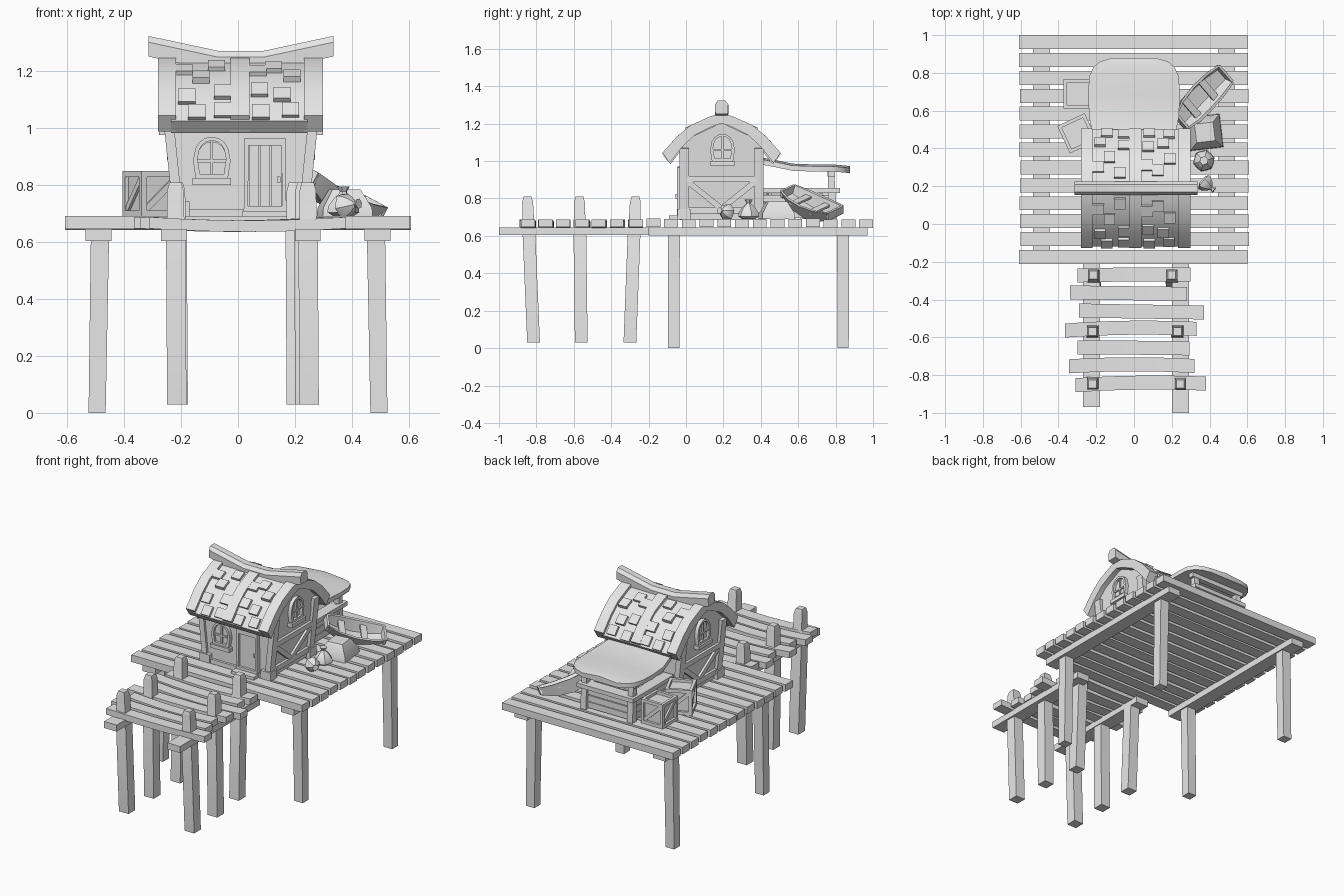
import bpy, bmesh, math, random
from mathutils import Vector as V

random.seed(4)
cube = bpy.data.objects.get("Cube")
if cube:
    bpy.data.objects.remove(cube)

grey = bpy.data.materials.new("plain_grey")
grey.use_nodes = True
grey.diffuse_color = (0.8, 0.8, 0.8, 1)
grey.node_tree.nodes["Principled BSDF"].inputs["Base Color"].default_value = (0.8, 0.8, 0.8, 1)
X, Y, Z = V((1, 0, 0)), V((0, 1, 0)), V((0, 0, 1))


def finish(name, bm):
    bmesh.ops.recalc_face_normals(bm, faces=bm.faces)
    mesh = bpy.data.meshes.new(name)
    bm.to_mesh(mesh)
    bm.free()
    mesh.materials.append(grey)
    mesh.shade_smooth()
    mesh.set_sharp_from_angle(angle=math.radians(28))
    ob = bpy.data.objects.new(name, mesh)
    bpy.context.collection.objects.link(ob)
    return ob


def loft(name, rings):
    """Skin a row of equal point rings and cap both ends."""
    bm = bmesh.new()
    rows = [[bm.verts.new(p) for p in r] for r in rings]
    n = len(rows[0])
    for a, b in zip(rows, rows[1:]):
        for i in range(n):
            bm.faces.new((a[i], a[(i + 1) % n], b[(i + 1) % n], b[i]))
    bm.faces.new(rows[0])
    bm.faces.new(rows[-1])
    return finish(name, bm)


def rect(c, u, v):
    return [c - u - v, c + u - v, c + u + v, c - u + v]


def beam(name, p, q, w, t, n=Z):
    p, q = V(p), V(q)
    a = (q - p).normalized()
    n = (n - a * n.dot(a)).normalized()
    b = n.cross(a)
    return loft(name, [rect(e, b * w / 2, n * t / 2) for e in (p, q)])


def box(name, c, s, angle=0):
    a = V((math.cos(angle), math.sin(angle), 0)) * s[0] / 2
    return beam(name, V(c) - a, V(c) + a, s[1], s[2])


def plate(name, pts, o, u, v, depth, hole=0):
    """Extruded outline on the plane u, v; hole makes it a frame."""
    bm = bmesh.new()
    n = u.cross(v)
    out = [V(o) + u * a + v * b for a, b in pts]
    mid = sum(out, V()) / len(out)
    k = len(out)
    if hole:
        inn = [mid + (p - mid) * hole for p in out]
        for i in range(k):
            j = (i + 1) % k
            bm.faces.new([bm.verts.new(p) for p in (out[i], out[j], inn[j], inn[i])])
        bmesh.ops.remove_doubles(bm, verts=bm.verts, dist=1e-5)
    else:
        bm.faces.new([bm.verts.new(p) for p in out])
    ext = bmesh.ops.extrude_face_region(bm, geom=bm.faces[:])["geom"]
    bmesh.ops.translate(bm, verts=[g for g in ext if isinstance(g, bmesh.types.BMVert)], vec=n * depth)
    return finish(name, bm)


def post(name, foot, top, sections):
    """Square post through (height, half width) sections, leaning from foot to top."""
    f, t = V(foot), V(top)
    z0, z1 = sections[0][0], sections[-1][0]
    loft(name, [rect(V((*f.lerp(t, (z - z0) / (z1 - z0)), z)), X * h, Y * h) for z, h in sections])


# Main deck: planks, beams and legs
for i in range(13):
    y, dz = 0.963 - i * 0.0948, random.uniform(-0.003, 0.003)
    box("deck_plank", (random.uniform(-.004, .004), y, 0.667 + dz), (1.21, 0.074, 0.045))
for s in (-1, 1):
    box("deck_beam", (s * 0.49, 0.385, 0.624), (0.09, 1.17, 0.042))
    for y in (-0.065, 0.84):
        post("deck_leg", (s * 0.495, y), (s * 0.485, y), [(0, 0.03), (0.61, 0.032)])

# Walkway: bowed planks, beams and posts
spans = [(-.30, .30), (-.34, .28), (-.29, .37), (-.365, .33), (-.30, .295), (-.345, .32), (-.31, .38)]
for i, (a, b) in enumerate(spans):
    rings = []
    bow, tilt = random.uniform(-.012, .012), random.uniform(-.012, .012)
    for k in range(7):
        t = k / 6
        arch = 4 * t * (1 - t)
        c = V((a + (b - a) * t, -0.27 - i * 0.0965 + bow * arch + tilt * (t - .5), 0.668 - 0.012 * arch))
        rings.append(rect(c, Y * 0.037, Z * 0.02))
    loft("walkway_plank", rings)
for x, end in ((-.225, -.97), (.245, -1.0)):
    box("walkway_beam", (x, (end - 0.19) / 2, 0.625), (0.09, -0.19 - end, 0.042))
for y, foot, xs in ((-.27, -.30, (-.215, .20)), (-.57, -.56, (-.22, .23)), (-.848, -.815, (-.22, .245))):
    for x in xs:
        post("walkway_post", (x + 0.005, foot), (x, y),
             [(.03, .034), (.64, .034), (.65, .031), (.78, .029), (.81, .021)])

# House walls, flaring outwards towards the eaves
CX, CY = 0.01, 0.19


def half(z):
    return min(0.215 + (z - 0.69) * 0.12, 0.255)


gable = [(-.21, .69), (-.21, 1.0), (-.21, 1.08), (-.16, 1.13), (0, 1.205),
         (.16, 1.13), (.21, 1.08), (.21, 1.0), (.21, .69)]
loft("house_walls", [[(CX + s * half(z), CY + y, z) for y, z in gable] for s in (-1, 1)])
box("house_sill", (CX, CY, .70), (.45, .45, .03))

arch = [(-.055, -.07), (.055, -.07), (.066, 0)] + [
    (.062 * math.cos(a), .02 + .065 * math.sin(a)) for a in (math.pi * k / 8 for k in range(1, 8))] + [(-.066, 0)]


def window(o, u):
    n = u.cross(Z)
    o = V(o)
    plate("window_frame", arch, o, u, Z, .024, .76)
    plate("window_pane", [(a * .8, b * .8) for a, b in arch], o, u, Z, .008)
    beam("window_bar", o - Z * .05 + n * .01, o + Z * .075 + n * .01, .01, .014, n)
    beam("window_bar", o - u * .05 + n * .01, o + u * .05 + n * .01, .01, .014, n)
    beam("window_sill", o - u * .068 - Z * .072 + n * .015, o + u * .068 - Z * .072 + n * .015, .024, .04, n)


window((-.092, -.022, .885), X)
for s in (-1, 1):
    n = X * s

    def on(y, z):
        return (CX + s * (half(z) + .004), y, z)

    window((CX + s * .253, CY + .005, 1.06), Y * s)
    for y in (-.01, .39):
        beam("corner_timber", on(y, .69), on(y, 1.07), .05, .035, n)
        box("corner_foot", (CX + s * .215, y, .715), (.07, .07, .055))
    for z in (.735, .905):
        beam("gable_rail", on(0, z), on(.38, z), .032, .03, n)
    for y in (.01, .37):
        beam("gable_brace", on(y, .89), on(CY, .745), .03, .024, n)

# Front door
door = [(-.075, .70), (.075, .70), (.072, .965), (-.072, .965)]
plate("door_frame", door, (.095, -.018, 0), X, Z, .03, .8)
for k in (-1, 0, 1):
    box("door_board", (.095 + k * .039, -.022, .833), (.036, .02, .215))
box("door_knob", (.143, -.038, .82), (.012, .016, .02))
box("door_step", (.095, -.06, .70), (.16, .06, .02))

# Roof: panels, ribs, shingles and curved ridge
slope = [(.31, 1.03), (.235, 1.115), (.165, 1.178), (.06, 1.225), (0, 1.243)]


def roof_band(name, x0, x1, up, down, grow=0):
    outer = [(-y - grow * (y > .2), z + up) for y, z in slope] + [
        (y + grow * (y > .2), z + up) for y, z in reversed(slope[:-1])]
    inner = [(y * .88, z - down) for y, z in outer]
    ring = outer + inner[::-1]
    loft(name, [[(x, CY + y, z) for y, z in ring] for x in (x0, x1)])


roof_band("roof_panel", -.235, .245, -.004, .042)
for x, w in ((-.25, .063), (.007, .066), (.265, .066)):
    roof_band("roof_rib", x - w / 2, x + w / 2, .014, .055, .006)
tiles = [(-.19, .86), (-.13, .74), (-.075, .93), (-.055, .46), (-.145, .1), (-.055, .13), (-.18, .38),
         (.07, .84), (.125, .9), (.19, .76), (.155, .42), (.08, .1), (.185, .14), (.075, .5)]
for s in (-1, 1):
    for x, t in tiles:
        z = 1.035 + t * .195
        for (ya, za), (yb, zb) in zip(slope, slope[1:]):
            if za <= z <= zb:
                y = ya + (yb - ya) * (z - za) / (zb - za)
                n = V((0, s * (zb - za), ya - yb)).normalized()
                c = V((x, CY + s * y, z - .002)) + n * .003
                beam("roof_shingle", c - X * .03, c + X * .03, .06, .022, n)
ridge = []
for k in range(9):
    t = k / 4 - 1
    lift = .052 * max(0, abs(t) - .25) / .75
    ridge.append([(CX + t * .325, CY + y, z + lift) for y, z in
                  ((-.033, 1.2), (.033, 1.2), (.036, 1.25), (.02, 1.272), (-.02, 1.272), (-.036, 1.25))])
loft("ridge_beam", ridge)

# Rear awning with its stall
rows = [(.40, .20, 1.0), (.48, .22, .985), (.57, .238, .966), (.68, .242, .962),
        (.78, .238, .962), (.83, .215, .958), (.86, .18, .955), (.878, .12, .952)]
loft("awning", [[(-h, y, z - .018), (h, y, z - .018), (h, y, z + .01), (0, y, z + .02), (-h, y, z + .01)]
                for y, h, z in rows])
for s in (-1, 1):
    post("stall_post", (s * .165, .785), (s * .165, .775), [(.69, .02), (.945, .018)])
    box("counter_side", (s * .165, .60, .843), (.07, .38, .025))
    for z in (.715, .757, .80):
        box("stall_side_board", (s * .165, .59, z), (.018, .36, .038))
beam("awning_beam", (-.2, .78, .93), (.2, .78, .93), .035, .03)
box("counter_back", (0, .785, .843), (.40, .075, .026))
for z in (.715, .757, .80):
    box("stall_back_board", (0, .775, z), (.33, .018, .038))


# Framed crates
def crate(c, size, angle):
    h = size / 2
    c = V((*c, .69))
    box("crate_core", c + Z * (h - .008), (size - .03, size - .03, size - .02), angle)
    sq = [(-h, 0), (h, 0), (h, size), (-h, size)]
    for k in range(4):
        a = angle + k * math.pi / 2
        u = V((math.cos(a), math.sin(a), 0))
        n = u.cross(Z)
        o = c + n * (h - .018)
        plate("crate_frame", sq, o, u, Z, .018, .74)
        beam("crate_brace", o - u * h * .8 + Z * .02 + n * .007, o + u * h * .8 + Z * (size - .02) + n * .007,
             .022, .012, n)


crate((-.295, .69), .155, 0)
crate((-.30, .48), .16, math.radians(25))

# Covered bundle
loft("covered_bundle", [
    [V((.375, .485, z)) + V((math.cos(a + .12), math.sin(a + .12), 0)) * r
     for a in (math.pi * (k / 2 + .25) for k in range(4))]
    for z, r in ((.69, .125), (.72, .122), (.785, .07))])


# Tied sacks
def sack(base, axis, size):
    axis = V(axis).normalized()
    u = axis.orthogonal().normalized()
    v = axis.cross(u)
    prof = [(0, .6), (.25, 1), (.6, .95), (1.1, .6), (1.4, .25), (1.5, .22), (1.8, .4)]
    loft("sack", [[V(base) + axis * h * size + (u * math.cos(a) + v * math.sin(a)) * r * size
                   * (1 if k % 2 else .9) for k, a in ((k, math.pi * k / 6) for k in range(12))]
                  for h, r in prof])


sack((.37, .335, .69), (0, 0, 1), .058)
sack((.36, .23, .725), (.75, -.6, .12), .046)

# Rowing boat leaning on the stall
a = V((.22, .24, -.11)).normalized()
n = V((.25, -.25, 1))
n = (n - a * n.dot(a)).normalized()
b = n.cross(a)
mid = V((.365, .67, .785))
hull = []
for t, w, d in ((-.18, .055, .05), (-.1, .08, .075), (0, .088, .085), (.1, .082, .075), (.18, .066, .05)):
    c = mid + a * t + n * (t * t * .5)
    hull.append([c + b * w * p + n * (-d * q) for p, q in
                 ((-1, 0), (-.6, 1), (.6, 1), (1, 0), (.82, 0), (.5, .8), (-.5, .8), (-.82, 0))])
loft("boat_hull", hull)
for t, w in ((-.18, .052), (.18, .063)):
    c = mid + a * t + n * (t * t * .5 - .022)
    beam("boat_end", c - b * w * .9, c + b * w * .9, .014, .045, n)
for t in (-.08, .06):
    c = mid + a * t - n * .022
    beam("boat_bench", c - b * .072, c + b * .072, .04, .012, n)
